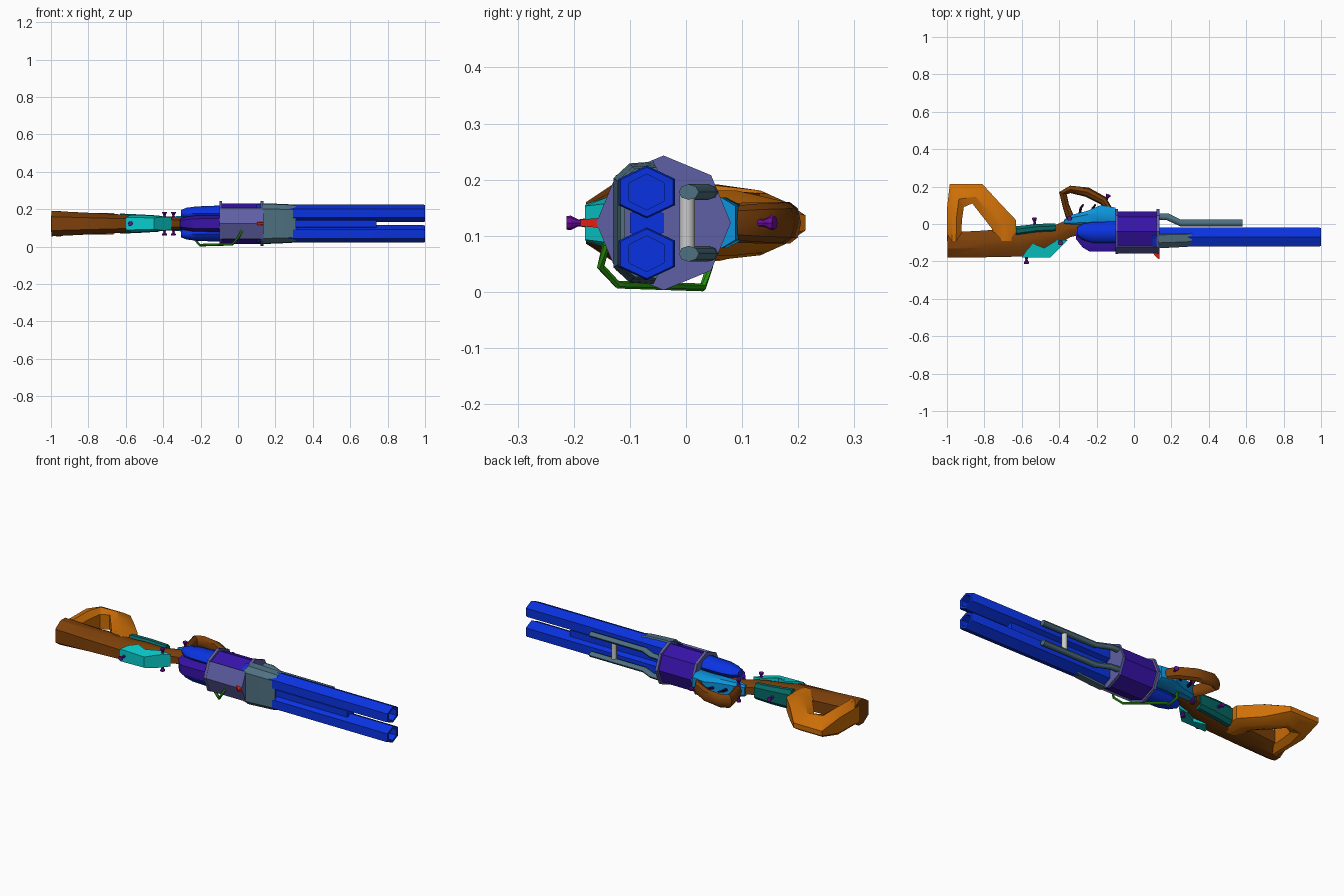
import bpy, bmesh
from math import sin, cos, pi, radians
from mathutils import Vector

if "Cube" in bpy.data.objects:
    bpy.data.objects.remove(bpy.data.objects["Cube"])

Z = 0.123          # mid plane of the model, which lies on its side
mats = {}


def mat(hexcol):
    if hexcol not in mats:
        m = bpy.data.materials.new("mat_" + hexcol)
        rgb = [(int(hexcol[i:i + 2], 16) / 255) ** 2.2 for i in (0, 2, 4)]
        m.diffuse_color = (*rgb, 1)
        m.use_nodes = True
        m.node_tree.nodes["Principled BSDF"].inputs["Base Color"].default_value = m.diffuse_color
        mats[hexcol] = m
    return mats[hexcol]


BLUE, LILAC, PURPLE, SLATE = "1236E0", "6060A4", "3A1AA8", "507080"
ORANGE, BROWN, CYAN, TEAL = "CC6E10", "7C4212", "12CCCC", "0E6A66"
SKY, RED, BOLT, GREEN, WHITE = "1492DA", "E02418", "7014A0", "2E9614", "E0E0E0"


def build(name, verts, faces, color, smooth=30):
    me = bpy.data.meshes.new(name)
    me.from_pydata([tuple(v) for v in verts], [], faces)
    bm = bmesh.new()
    bm.from_mesh(me)
    bmesh.ops.recalc_face_normals(bm, faces=bm.faces)
    bm.to_mesh(me)
    bm.free()
    me.shade_smooth()
    me.set_sharp_from_angle(angle=radians(smooth))
    me.materials.append(mat(color))
    ob = bpy.data.objects.new(name, me)
    bpy.context.collection.objects.link(ob)
    return ob


def skin(name, rings, color, smooth=30):
    """Join equal rings of points and cap both ends."""
    n, m = len(rings[0]), len(rings)
    verts = [p for r in rings for p in r]
    faces = [(i * n + j, i * n + (j + 1) % n, (i + 1) * n + (j + 1) % n, (i + 1) * n + j)
             for i in range(m - 1) for j in range(n)]
    faces += [tuple(range(n)), tuple(range((m - 1) * n, m * n))]
    return build(name, verts, faces, color, smooth)


def sweep(name, pts, radii, n, color, axis=None, smooth=30):
    """Sweep an n-gon along a path; each radius is a number or (across, z)."""
    pts = [Vector(p) for p in pts]
    rings = []
    for i, p in enumerate(pts):
        t = Vector(axis) if axis else pts[min(i + 1, len(pts) - 1)] - pts[max(i - 1, 0)]
        t.normalize()
        ref = Vector((0, 0, 1)) if abs(t.z) < 0.9 else Vector((1, 0, 0))
        u = t.cross(ref).normalized()
        v = u.cross(t)
        r = radii[i] if isinstance(radii, list) else radii
        a, b = r if isinstance(r, tuple) else (r, r)
        rings.append([p + u * a * cos(pi / 2 + 2 * pi * k / n) + v * b * sin(pi / 2 + 2 * pi * k / n)
                      for k in range(n)])
    return skin(name, rings, color, smooth)


def loft(name, sections, color, c=0.35):
    """Chamfered-box sections (x, y_min, y_max, half width) along x."""
    rings = []
    for x, y0, y1, h in sections:
        d, e = (y1 - y0) * c, h * (1 - 1.3 * c)
        half = [(y0, e), (y0 + d, h), (y1 - d, h), (y1, e)]
        rings.append([(x, y, Z + w) for y, w in half] + [(x, y, Z - w) for y, w in half[::-1]])
    return skin(name, rings, color)


def prism(name, pts, color):
    """Outline of (x, y, half width), mirrored about the mid plane."""
    return skin(name, [[(x, y, Z - h) for x, y, h in pts], [(x, y, Z + h) for x, y, h in pts]], color)


# Twin hollow hexagonal barrels, their rear bulbs and the side rods
for side, s in (("upper", 1), ("lower", -1)):
    z = Z + s * 0.055
    R, r = (0.058, 0.047), (0.036, 0.032)
    sweep(side + "_barrel", [(x, -0.07, z) for x in (0.1, 0.99, 1.0, 1.0, 0.7)],
          [R, R, (0.054, 0.044), r, r], 6, BLUE, (1, 0, 0))
    sweep(side + "_rear_bulb",
          [(-0.09, -0.045, z), (-0.22, -0.045, z), (-0.275, -0.042, z), (-0.305, -0.04, z)],
          [(0.058, 0.042), (0.056, 0.037), (0.043, 0.03), (0.022, 0.018)], 8, BLUE, (1, 0, 0), 50)
    sweep(side + "_rod", [(0.12, 0.04, z), (0.18, 0.038, z), (0.25, 0.005, z), (0.58, 0.005, z)],
          [(0.018, 0.014)] * 4, 8, SLATE, smooth=50)
sweep("rod_crossbar", [(0.44, 0.002, Z - 0.05), (0.44, 0.002, Z + 0.05)], 0.014, 8, WHITE, smooth=50)
loft("barrel_rib", [(0.12, -0.1, -0.04, 0.02), (0.74, -0.1, -0.04, 0.02)], BLUE, 0.1)

# Shroud wrapped over the barrels
prof = [(-0.055, 0.103), (-0.095, 0.1), (-0.122, 0.075)]
outer = [(y, w) for y, w in prof] + [(y, -w) for y, w in prof[::-1]]
inner = [(y * 0.93, w * 0.93) for y, w in outer[::-1]]
skin("barrel_shroud", [[(x, y * k, Z + w * k) for y, w in outer + inner]
                       for x, k in ((0.13, 1.06), (0.19, 1.04), (0.285, 1.0), (0.31, 0.96))], SLATE)

# Drum, its two flanges and the strap plate between them
sweep("drum", [(-0.09, -0.04, Z), (0.125, -0.04, Z)], 0.108, 8, PURPLE)
for name, x in (("rear_flange", -0.1), ("front_flange", 0.12)):
    sweep(name, [(x, -0.04, Z), (x + 0.015, -0.04, Z)], 0.12, 8, LILAC)
skin("drum_strap", [[(x, y, Z + w) for y, w in
                     ((-0.124, 0.083), (-0.159, 0), (-0.124, -0.083), (-0.1, -0.06), (-0.1, 0.06))]
                    for x in (-0.09, 0.125)], LILAC)

# Sight on the flange
prism("front_sight", [(0.095, -0.15, 0.009), (0.135, -0.15, 0.009), (0.135, -0.188, 0.006),
                      (0.125, -0.183, 0.006)], RED)

# Receiver: central hump and underframe
loft("receiver_hump", [(-0.09, -0.146, 0.0, 0.045), (-0.24, -0.146, 0.0, 0.042),
                       (-0.275, -0.125, 0.0, 0.036), (-0.31, -0.08, 0.0, 0.028)], PURPLE, 0.3)
loft("underframe", [(-0.1, -0.01, 0.088, 0.045), (-0.18, -0.01, 0.1, 0.045),
                    (-0.25, -0.01, 0.07, 0.043), (-0.33, -0.01, 0.05, 0.04),
                    (-0.375, 0.0, 0.022, 0.03)], SKY, 0.25)
for name, x in (("front_trigger", -0.215), ("rear_trigger", -0.28)):
    sweep(name, [(x - 0.01, 0.05, Z), (x - 0.005, 0.085, Z), (x + 0.01, 0.105, Z)],
          [0.009, 0.008, 0.005], 6, "2A1040")

# Guard lever
sweep("guard_lever", [(-0.34, 0.03, Z), (-0.365, 0.1, Z), (-0.38, 0.165, Z), (-0.34, 0.185, Z),
                      (-0.25, 0.17, Z), (-0.165, 0.125, Z), (-0.135, 0.08, Z)],
      [(0.022, 0.03), (0.018, 0.036), (0.021, 0.037), (0.02, 0.037), (0.026, 0.036),
       (0.024, 0.034), (0.018, 0.03)], 8, BROWN, smooth=40)

# Stock body
loft("stock", [(-0.998, -0.178, -0.045, 0.068), (-0.8, -0.178, -0.035, 0.058),
               (-0.6, -0.174, -0.015, 0.048), (-0.54, -0.145, -0.01, 0.045),
               (-0.42, -0.118, -0.005, 0.037), (-0.34, -0.07, 0.03, 0.034),
               (-0.26, -0.05, 0.03, 0.034)], BROWN)

# Open butt loop: outer, middle and inner rims, narrower away from the stock
rim = [(-1, -0.09), (-1, 0.08), (-0.985, 0.213), (-0.81, 0.213), (-0.72, 0.115), (-0.63, 0.02), (-0.63, -0.09)]
hole = [(-0.925, -0.09), (-0.92, 0.02), (-0.91, 0.09), (-0.865, 0.11), (-0.81, 0.04), (-0.76, -0.025), (-0.74, -0.09)]
rings = []
for (ax, ay), (bx, by) in zip(rim, hole):
    sec = []
    for t, k in ((0, 0.62), (0.35, 1), (0.65, 1), (1, 0.6)):
        x, y = ax + (bx - ax) * t, ay + (by - ay) * t
        base = 0.068 if x < -0.78 else 0.058
        sec.append((x, y, k * (base if y < 0.11 else base - (y - 0.11) * 0.45)))
    rings.append([(x, y, Z + h) for x, y, h in sec] + [(x, y, Z - h) for x, y, h in sec[::-1]])
skin("butt_loop", rings, ORANGE)

# Stock plates: saddle on one edge, wrap on the other
prism("stock_saddle", [(-0.6, -0.178, 0.034), (-0.575, -0.14, 0.046), (-0.54, -0.105, 0.048),
                       (-0.48, -0.128, 0.044), (-0.41, -0.085, 0.04), (-0.355, -0.085, 0.034),
                       (-0.4, -0.13, 0.036), (-0.45, -0.18, 0.03)], CYAN)
loft("stock_wrap", [(-0.63, -0.066, -0.012, 0.054), (-0.52, -0.05, 0.0, 0.049),
                    (-0.42, -0.045, 0.004, 0.043)], TEAL, 0.3)


# Waisted bolts
def bolt(name, a, b):
    a, b = Vector(a), Vector(b)
    sweep(name, [a.lerp(b, t) for t in (0, 0.3, 0.55, 0.85, 1)],
          [0.013, 0.008, 0.006, 0.013, 0.012], 8, BOLT)


bolt("saddle_bolt", (-0.575, -0.165, Z), (-0.575, -0.213, Z))
bolt("wrap_bolt", (-0.53, -0.015, Z), (-0.533, 0.034, Z))
bolt("lever_bolt", (-0.155, 0.115, Z), (-0.135, 0.158, Z))
for s, word in ((1, "upper"), (-1, "lower")):
    bolt(word + "_neck_bolt", (-0.345, 0.03, Z + s * 0.025), (-0.345, 0.03, Z + s * 0.063))
    bolt(word + "_saddle_pin", (-0.393, -0.1, Z + s * 0.025), (-0.393, -0.1, Z + s * 0.063))

# Cable looped under the drum
sweep("cable", [(0.02, -0.142, 0.085), (0.0, -0.152, 0.045), (-0.03, -0.122, 0.013),
                (-0.205, 0.03, 0.008), (-0.235, 0.042, 0.045), (-0.24, 0.042, 0.09)],
      0.007, 6, GREEN)
